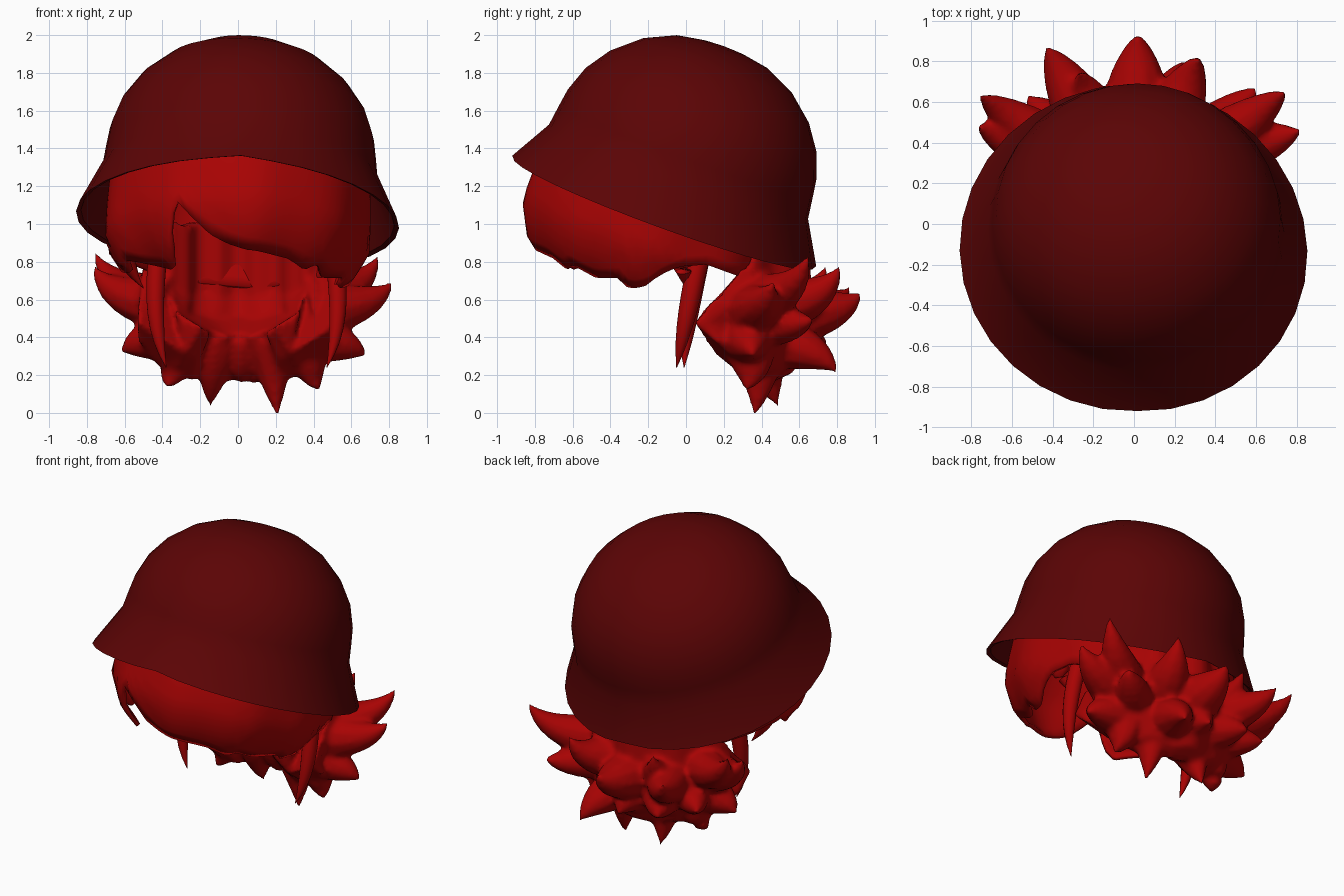
import bpy, bmesh, math
from mathutils import Vector, Matrix

if "Cube" in bpy.data.objects:
    bpy.data.objects.remove(bpy.data.objects["Cube"])

TAU = 2 * math.pi
TILT = (Matrix.Translation((0, -0.115, 1.07)) @ Matrix.Rotation(math.radians(3), 4, 'Y')
        @ Matrix.Rotation(math.radians(-20), 4, 'X'))


def material(name, rgb):
    m = bpy.data.materials.new(name)
    m.use_nodes = True
    m.diffuse_color = (*rgb, 1)
    m.node_tree.nodes["Principled BSDF"].inputs["Base Color"].default_value = (*rgb, 1)
    return m


DARK_RED = material("dark red", (0.105, 0.0012, 0.0015))
BRIGHT_RED = material("bright red", (0.39, 0.001, 0.001))


def loft(name, rings, mat, closed=True, caps=True, matrix=None, angle=60):
    """Skin a list of point rings into one smooth-shaded object."""
    bm = bmesh.new()
    rows = [[bm.verts.new(p) for p in ring] for ring in rings]
    n = len(rows[0])
    for a, b in zip(rows, rows[1:]):
        for i in range(n if closed else n - 1):
            j = (i + 1) % n
            bm.faces.new((a[i], a[j], b[j], b[i]))
    if caps:
        bm.faces.new(rows[0][::-1])
        bm.faces.new(rows[-1])
    bmesh.ops.remove_doubles(bm, verts=bm.verts, dist=0.0005)
    bmesh.ops.recalc_face_normals(bm, faces=bm.faces)
    if matrix:
        bm.transform(matrix)
    me = bpy.data.meshes.new(name)
    bm.to_mesh(me)
    bm.free()
    ob = bpy.data.objects.new(name, me)
    bpy.context.collection.objects.link(ob)
    me.materials.append(mat)
    bpy.ops.object.select_all(action='DESELECT')
    ob.select_set(True)
    bpy.context.view_layer.objects.active = ob
    bpy.ops.object.shade_smooth_by_angle(angle=math.radians(angle))
    return ob


def lerp_table(table, t):
    for (a, va), (b, vb) in zip(table, table[1:]):
        if t <= b:
            return va + (vb - va) * (t - a) / (b - a)
    return table[-1][1]


# Helmet: tilted turned shell, its flared brim sagging at the sides
outer = [(0.856, 0), (0.73, 0.22), (0.715, 0.33), (0.70, 0.43), (0.65, 0.57), (0.56, 0.7),
         (0.42, 0.82), (0.26, 0.895), (0.12, 0.92), (0, 0.928)]
inner = [(r * 0.97, h * 0.97 + 0.008) for r, h in outer]


def helmet_point(r, h, a):
    sag = 0.05 * abs(math.cos(a)) ** 0.7 * max(0, 1 - h / 0.25)
    return r * math.cos(a), r * math.sin(a), h - sag


rings = [[helmet_point(r, h, TAU * i / 32) for i in range(32)] for r, h in inner[::-1] + outer]
loft("helmet", rings, DARK_RED, caps=False, matrix=TILT, angle=28)

# Hair cap: fringe under the brim, its hem varying with direction
cap_profile = [(0.62, 0.5), (0.68, 0.3), (0.70, 0), (0.70, -0.2), (0.61, -0.37), (0.47, -0.48)]
hem = [(-180, 2.9), (-112, 2.9), (-102, 3.2), (-95, 3.9), (-88, 4.2), (-80, 4.4), (-72, 4.1), (-60, 4.5),
       (-43, 5), (-36, 4.4), (-28, 2.9), (-22, 3.4), (-14, 3.9), (-4, 4.3), (5, 4.5), (30, 4.5),
       (44, 4.75), (49, 4.4), (64, 4.6), (78, 4.2), (85, 4.5), (92, 4.2), (97, 3.6), (104, 3.1),
       (115, 2.8), (180, 2.9)]


def cap_column(deg):
    end = lerp_table(hem, deg)
    a = math.radians(deg)
    col = []
    for k in range(11):
        s = end * k / 10
        i = min(int(s), 4)
        p = Vector(cap_profile[i]).lerp(Vector(cap_profile[i + 1]), s - i)
        wave = 0.012 * math.sin(a * 9 + 0.6) * k / 10
        sweep = 0.025 * max(0, 1 - abs(deg - 10) / 50) if s > 1.5 else 0
        r = p.x + wave + sweep
        col.append((r * math.sin(a), -r * math.cos(a), p.y))
    return col


cap = loft("hair_cap", [cap_column(d) for d in range(-180, 181, 3)], BRIGHT_RED,
           closed=False, caps=False, matrix=TILT)
solid = cap.modifiers.new("thickness", 'SOLIDIFY')
solid.thickness = 0.025
solid.offset = -1

# Back hair: horseshoe body, each section point is (radius, height, half sweep in degrees)
section = [(0.38, 0.98, 62), (0.38, 0.62, 62), (0.32, 0.5, 85), (0.17, 0.41, 97), (0.26, 0.27, 80),
           (0.36, 0.16, 60), (0.45, 0.2, 65), (0.52, 0.34, 85), (0.52, 0.44, 97), (0.55, 0.58, 66),
           (0.54, 0.8, 62), (0.48, 0.98, 62)]
rings = []
for k in range(25):
    t = k / 12 - 1
    ring = []
    for r, z, sweep in section:
        a = math.radians(sweep * t)
        bump = 0.02 * math.cos(k * 1.05)
        ring.append(((r + bump) * math.sin(a), 0.1 + (r + bump) * math.cos(a),
                     z + bump * 0.7 + 0.03 * abs(t)))
    rings.append(ring)
body = loft("back_hair", rings, BRIGHT_RED)


def lock(name, base, mid, tip, width, flat=0.65, taper=1.4, sides=10, steps=8):
    """Tapered, curved strand through three points."""
    base, mid, tip = Vector(base), Vector(mid), Vector(tip)
    rings = []
    for k in range(steps + 1):
        t = k / steps
        p = base.lerp(mid, t).lerp(mid.lerp(tip, t), t)
        d = (mid - base).lerp(tip - mid, t).normalized()
        u = d.cross(Vector((0, 0, 1)) if abs(d.z) < 0.9 else Vector((1, 0, 0))).normalized()
        v = d.cross(u)
        w = width * max(0.03, 1 - t ** taper)
        rings.append([p + u * w * math.cos(TAU * i / sides) + v * w * flat * math.sin(TAU * i / sides)
                      for i in range(sides)])
    return loft(name, rings, BRIGHT_RED)


# Spikes of the back hair: (tip, width)
spikes = [((0.02, 0.93, 0.64), 0.18), ((-0.43, 0.87, 0.67), 0.16), ((0.32, 0.82, 0.79), 0.16),
          ((-0.27, 0.75, 0.79), 0.13), ((0.75, 0.65, 0.85), 0.15), ((0.82, 0.46, 0.7), 0.16),
          ((-0.76, 0.63, 0.86), 0.15), ((-0.77, 0.48, 0.79), 0.16), ((0.61, 0.67, 0.5), 0.14),
          ((-0.62, 0.34, 0.32), 0.15), ((0.68, 0.36, 0.3), 0.15), ((-0.3, 0.75, 0.36), 0.15),
          ((0.25, 0.8, 0.21), 0.15), ((0, 0.74, 0.3), 0.15), ((-0.53, 0.63, 0.42), 0.14)]
parts = [body]
for tip, width in spikes:
    x, y, z = tip
    a = max(-1.0, min(1.0, math.atan2(x, y - 0.1)))
    root_z = 0.3 + 0.35 * z
    base = (0.42 * math.sin(a), 0.1 + 0.42 * math.cos(a), root_z)
    mid = (x * 0.9, 0.1 + (y - 0.1) * 0.9, root_z * 0.75 + z * 0.2)
    parts.append(lock("back_spike", base, mid, tip, width, flat=0.95))

# Spikes hanging at the nape
for x, y, z in [(-0.38, 0.29, 0.14), (-0.15, 0.49, 0.03), (0.21, 0.36, -0.025),
                (0.43, 0.31, 0.12), (0.02, 0.45, 0.16)]:
    parts.append(lock("nape_spike", (x * 0.8, 0.42 - abs(x) * 0.2, 0.4),
                      (x * 0.9, 0.45 - abs(x) * 0.2, 0.18), (x, y, z), 0.15, flat=0.85))

# Blend body and spikes into one flowing mass
bpy.ops.object.select_all(action='DESELECT')
for ob in parts:
    ob.select_set(True)
bpy.context.view_layer.objects.active = body
bpy.ops.object.join()
remesh = body.modifiers.new("blend", 'REMESH')
remesh.mode = 'VOXEL'
remesh.voxel_size = 0.018
remesh.use_smooth_shade = True
relax = body.modifiers.new("relax", 'SMOOTH')
relax.factor = 0.5
relax.iterations = 5

# Side locks hanging in front of the ears
lock("right_side_lock", (-0.42, 0.08, 0.86), (-0.47, 0.0, 0.5), (-0.38, -0.01, 0.24), 0.055, 0.95, 3)
lock("left_side_lock", (0.5, 0.08, 0.88), (0.57, 0.0, 0.5), (0.47, -0.05, 0.24), 0.055, 0.95, 3)
for name, side in (("right_temple_lock", -1), ("left_temple_lock", 1)):
    lock(name, (side * 0.6, -0.03, 0.9), (side * 0.6, -0.02, 0.78), (side * 0.5, 0.0, 0.66), 0.09, 0.7)
